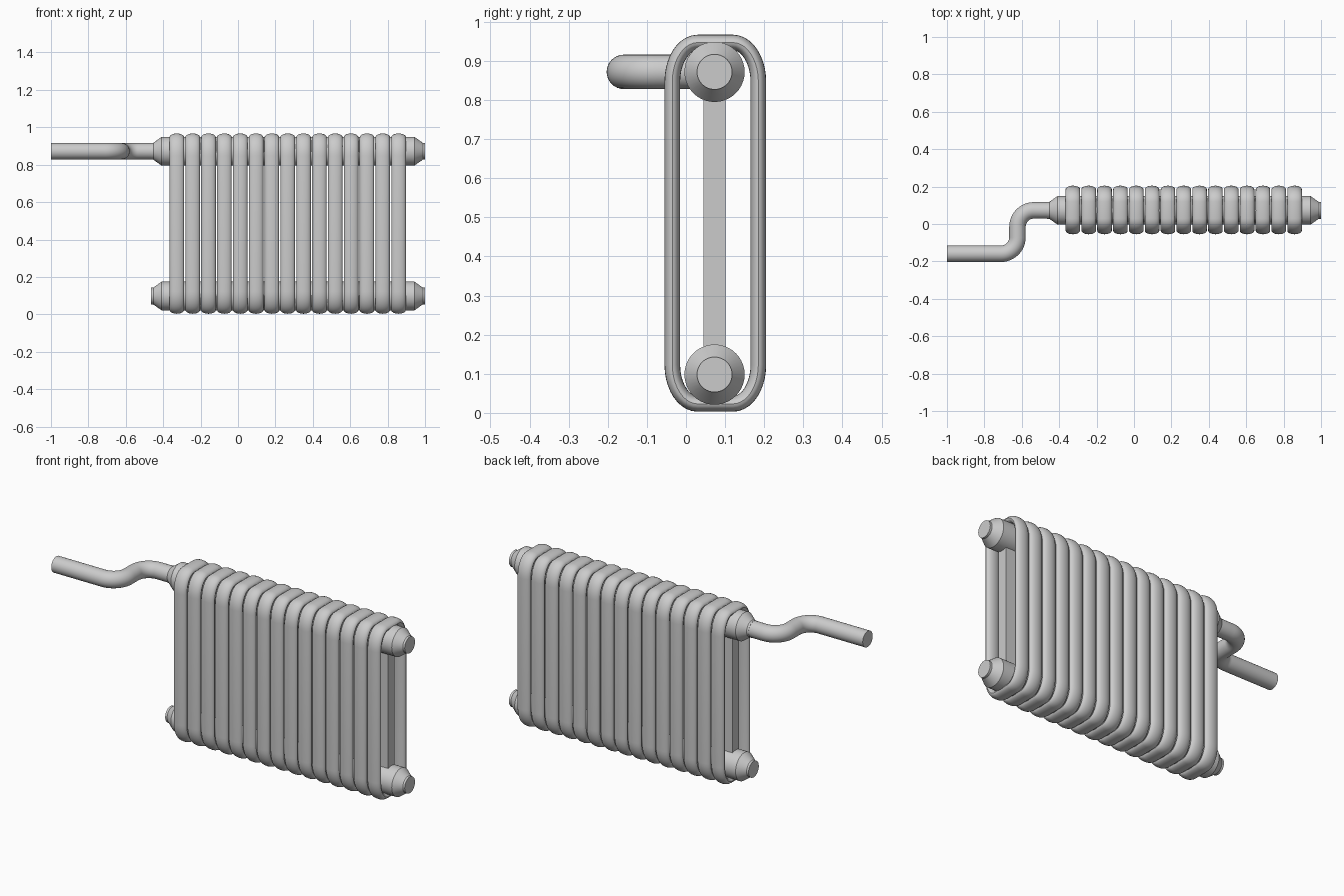
import bpy, bmesh
from math import sin, cos, pi
from mathutils import Vector

if "Cube" in bpy.data.objects:
    bpy.data.objects.remove(bpy.data.objects["Cube"])

CY, Z_LOW, Z_HIGH = 0.073, 0.098, 0.872
FIRST, STEP, COUNT = -0.327, 0.0847, 15


def finish(name, bm):
    bmesh.ops.recalc_face_normals(bm, faces=bm.faces)
    me = bpy.data.meshes.new(name)
    bm.to_mesh(me)
    bm.free()
    ob = bpy.data.objects.new(name, me)
    bpy.context.collection.objects.link(ob)
    bpy.context.view_layer.objects.active = ob
    ob.select_set(True)
    bpy.ops.object.shade_smooth_by_angle(angle=pi / 6)
    ob.select_set(False)
    return ob


def skin(name, rings, closed=False):
    """Bridge successive rings of points; cap the ends unless closed."""
    bm = bmesh.new()
    vs = [[bm.verts.new(p) for p in ring] for ring in rings]
    n, m = len(vs), len(vs[0])
    for i in range(n if closed else n - 1):
        a, b = vs[i], vs[(i + 1) % n]
        for j in range(m):
            k = (j + 1) % m
            bm.faces.new((a[j], a[k], b[k], b[j]))
    if not closed:
        bm.faces.new(vs[0])
        bm.faces.new(vs[-1])
    return finish(name, bm)


def sweep(name, path, across, half_across, half_depth, sides, closed=False):
    """Sweep an ellipse along a planar path; across is the plane normal."""
    n, rings = len(path), []
    for i, p in enumerate(path):
        before = path[i - 1] if closed or i else p
        after = path[(i + 1) % n] if closed or i < n - 1 else p
        side = (after - before).normalized().cross(across)
        rings.append([p + across * half_across * cos(t) + side * half_depth * sin(t)
                      for t in (2 * pi * j / sides for j in range(sides))])
    return skin(name, rings, closed)


# radiator sections: oval tube loops repeated along x
loop = []
for q, (sy, sz) in enumerate([(1, 1), (-1, 1), (-1, -1), (1, -1)]):
    for k in range(11):
        t = pi / 2 * (q + k / 10)
        loop.append(Vector((FIRST, 0.075 + sy * 0.045 + 0.065 * cos(t),
                            0.485 + sz * 0.362 + 0.1 * sin(t))))
sections = sweep("radiator_sections", loop, Vector((1, 0, 0)), 0.039, 0.02, 20, True)

# flat inner fins, one inside each section
bm = bmesh.new()
bmesh.ops.create_cube(bm, size=1)
for v in bm.verts:
    v.co = Vector((FIRST + v.co.x * 0.056, CY + v.co.y * 0.056,
                   (Z_LOW + Z_HIGH) / 2 + v.co.z * (Z_HIGH - Z_LOW)))
fins = finish("inner_fins", bm)

for ob in (sections, fins):
    arr = ob.modifiers.new("repeat", 'ARRAY')
    arr.count = COUNT
    arr.use_relative_offset = False
    arr.use_constant_offset = True
    arr.constant_offset_displace = (STEP, 0, 0)

# upper and lower headers with tapered ends
profile = [(-0.465, 0.045), (-0.453, 0.045), (-0.408, 0.077),
           (0.943, 0.077), (0.988, 0.045), (1.0, 0.045)]
for name, z in (("lower_header", Z_LOW), ("upper_header", Z_HIGH)):
    skin(name, [[(x, CY + r * cos(2 * pi * j / 40), z + r * sin(2 * pi * j / 40))
                 for j in range(40)] for x, r in profile])

# supply pipe with an S-bend
R, X, Y_END = 0.088, -0.623, -0.159
pipe = [Vector((-0.44, CY, Z_HIGH))]
for k in range(13):
    t = pi / 2 + pi / 2 * k / 12
    pipe.append(Vector((X + R + R * cos(t), CY - R + R * sin(t), Z_HIGH)))
for k in range(13):
    t = -pi / 2 * k / 12
    pipe.append(Vector((X - R + R * cos(t), Y_END + R + R * sin(t), Z_HIGH)))
pipe.append(Vector((-1, Y_END, Z_HIGH)))
sweep("supply_pipe", pipe, Vector((0, 0, 1)), 0.044, 0.044, 32)
